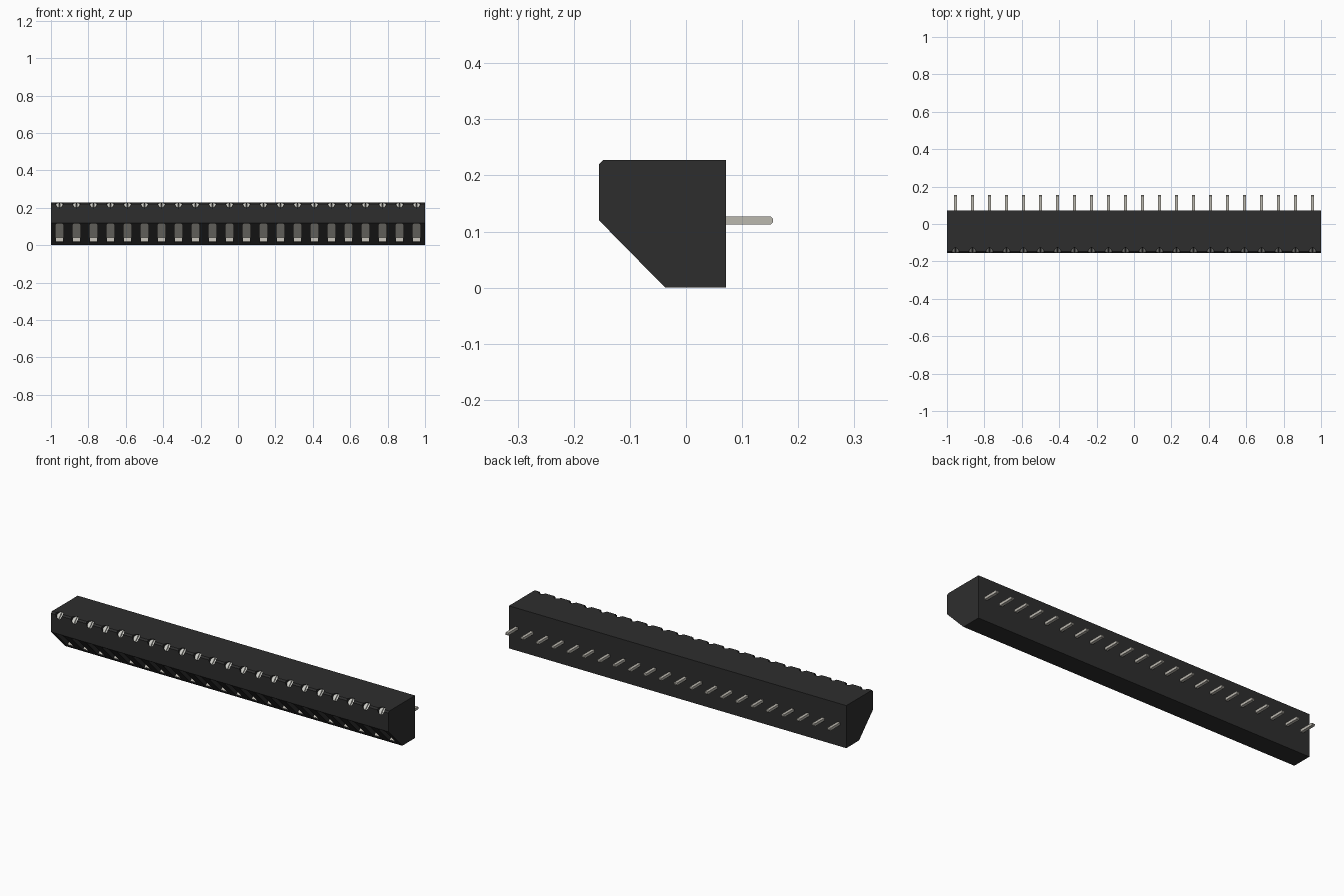
import bpy, bmesh
from math import radians, cos, sin
from mathutils import Matrix, Vector

old = bpy.data.objects.get("Cube")
if old:
    bpy.data.objects.remove(old, do_unlink=True)

POLES = 22
PITCH = 2 / POLES
XS = [-1 + PITCH * (i + 0.5) for i in range(POLES)]


def material(name, rgb, rough):
    m = bpy.data.materials.new(name)
    m.use_nodes = True
    m.diffuse_color = (*rgb, 1)
    node = m.node_tree.nodes["Principled BSDF"]
    node.inputs["Base Color"].default_value = (*rgb, 1)
    node.inputs["Roughness"].default_value = rough
    return m


black = material("black plastic", (0.027, 0.027, 0.027), 0.6)
pin_metal = material("tinned metal", (0.50, 0.48, 0.43), 0.4)
screw_metal = material("bright steel", (0.62, 0.62, 0.58), 0.4)


def prism(bm, profile, lo, hi, matrix):
    """Extrude a 2D profile along local z from lo to hi."""
    a = [bm.verts.new(matrix @ Vector((x, y, lo))) for x, y in profile]
    b = [bm.verts.new(matrix @ Vector((x, y, hi))) for x, y in profile]
    n = len(profile)
    bm.faces.new(a[::-1])
    bm.faces.new(b)
    for i in range(n):
        j = (i + 1) % n
        bm.faces.new((a[i], a[j], b[j], b[i]))


def make_object(name, bm, mat):
    bmesh.ops.recalc_face_normals(bm, faces=bm.faces[:])
    mesh = bpy.data.meshes.new(name)
    bm.to_mesh(mesh)
    bm.free()
    mesh.materials.append(mat)
    ob = bpy.data.objects.new(name, mesh)
    bpy.context.collection.objects.link(ob)
    return ob


def arc(r, start, end, steps):
    angles = [radians(start + (end - start) * i / steps) for i in range(steps + 1)]
    return [(r * cos(t), r * sin(t)) for t in angles]


def tilted(x, y, z, degrees):
    return Matrix.Translation((x, y, z)) @ Matrix.Rotation(radians(degrees), 4, "X")


def side_frame(x):
    """Profile coordinates become (y, z), extrusion runs along x."""
    swap = Matrix(((0, 0, 1, 0), (1, 0, 0, 0), (0, 1, 0, 0), (0, 0, 0, 1)))
    return Matrix.Translation((x, 0, 0)) @ swap


def screw_frame(x):
    return tilted(x, -0.155, 0.228, 45)


def entry_frame(x):
    return tilted(x, -0.102, 0.066, 135)


# Housing with sloped lower front and chamfered upper front edge
bm = bmesh.new()
prism(bm, [(-0.155, 0.12), (-0.155, 0.22), (-0.147, 0.228),
           (0.071, 0.228), (0.071, 0), (-0.037, 0)], -1, 1, side_frame(0))
housing = make_object("housing", bm, black)

# Cutters for the screw holes and wire entries
W, L, C, DEPTH = 0.022, 0.072, 0.01, 0.04
entry = [(-W, -L), (W, -L), (W, L - C), (W - C, L), (C - W, L), (-W, L - C)]
bm = bmesh.new()
for x in XS:
    prism(bm, arc(0.02, 0, 345, 23), -0.032, 0.03, screw_frame(x))
    prism(bm, entry, -DEPTH, 0.03, entry_frame(x))
cutter = make_object("hole_cutter", bm, black)
cutter.hide_render = True

cut = housing.modifiers.new("holes", "BOOLEAN")
cut.operation = "DIFFERENCE"
cut.solver = "EXACT"
cut.object = cutter
bpy.context.view_layer.objects.active = housing
bpy.ops.object.modifier_apply(modifier=cut.name)
bpy.data.objects.remove(cutter, do_unlink=True)

# Slotted screw heads, each made of two half discs
bm = bmesh.new()
for x in XS:
    for turn in (0, 180):
        half = Matrix.Rotation(radians(turn), 4, "Z")
        prism(bm, arc(0.0195, -84, 84, 12), -0.032, -0.021, screw_frame(x) @ half)
make_object("screw_heads", bm, screw_metal)

# Metal clamps: a plate at the back of each entry and a lower lip
bm = bmesh.new()
for x in XS:
    prism(bm, entry, -DEPTH, -0.034, entry_frame(x))
    lip = [(-0.018, -L), (0.018, -L), (0.018, 0.004 - L), (-0.018, 0.004 - L)]
    prism(bm, lip, -0.034, -0.004, entry_frame(x))
make_object("wire_clamps", bm, pin_metal)

# Solder pins with chamfered tips
bm = bmesh.new()
for x in XS:
    prism(bm, [(0.06, 0.113), (0.151, 0.113), (0.155, 0.117),
               (0.155, 0.123), (0.151, 0.127), (0.06, 0.127)],
          -0.008, 0.008, side_frame(x))
make_object("solder_pins", bm, pin_metal)
